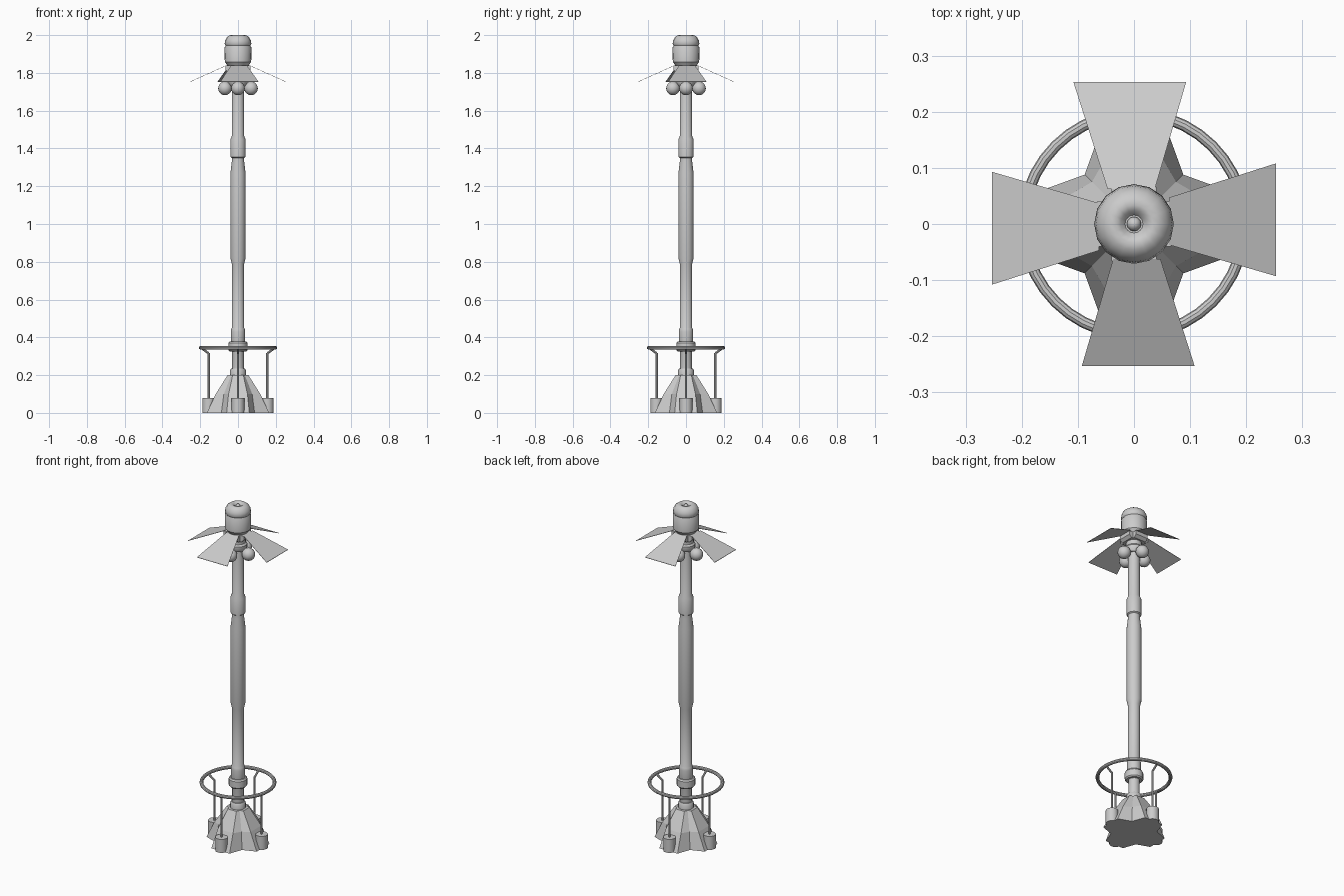
import bpy, bmesh, math
from math import cos, sin, pi
from mathutils import Matrix, Vector

cube = bpy.data.objects.get("Cube")
if cube:
    bpy.data.objects.remove(cube, do_unlink=True)

# Single painted-metal colour
metal = bpy.data.materials.new("light_grey_metal")
metal.use_nodes = True
grey = (0.6, 0.6, 0.6, 1)
metal.diffuse_color = grey
metal.node_tree.nodes["Principled BSDF"].inputs["Base Color"].default_value = grey


def finish(name, bm, angle=35):
    bmesh.ops.remove_doubles(bm, verts=bm.verts, dist=1e-5)
    bmesh.ops.recalc_face_normals(bm, faces=bm.faces)
    mesh = bpy.data.meshes.new(name)
    bm.to_mesh(mesh)
    bm.free()
    mesh.materials.append(metal)
    obj = bpy.data.objects.new(name, mesh)
    bpy.context.collection.objects.link(obj)
    bpy.ops.object.select_all(action='DESELECT')
    obj.select_set(True)
    bpy.context.view_layer.objects.active = obj
    if angle:
        bpy.ops.object.shade_smooth_by_angle(angle=math.radians(angle))
    return obj


def loft(bm, rings, cap=True):
    loops = [[bm.verts.new(p) for p in ring] for ring in rings]
    n = len(loops[0])
    for a, b in zip(loops, loops[1:]):
        for i in range(n):
            j = (i + 1) % n
            bm.faces.new((a[i], a[j], b[j], b[i]))
    if cap:
        bm.faces.new(loops[0][::-1])
        bm.faces.new(loops[-1])


def lathe(name, profile, centre=(0, 0), sides=20, angle=35):
    bm = bmesh.new()
    rings = [[(centre[0] + r * cos(2 * pi * i / sides),
               centre[1] + r * sin(2 * pi * i / sides), z)
              for i in range(sides)] for r, z in profile]
    loft(bm, rings)
    return finish(name, bm, angle)


def four(name, build, angle=35):
    """Build a part four times around the mast."""
    for k, side in enumerate(("left", "back", "right", "front")):
        bm = bmesh.new()
        build(bm)
        bm.transform(Matrix.Rotation(k * pi / 2, 4, 'Z'))
        finish(f"{side}_{name}", bm, angle)


def cylinder(bm, p, q, r, sides=10):
    p, q = Vector(p), Vector(q)
    rot = (q - p).to_track_quat('Z', 'Y').to_matrix().to_4x4()
    bmesh.ops.create_cone(bm, cap_ends=True, segments=sides, radius1=r, radius2=r,
                          depth=(q - p).length,
                          matrix=Matrix.Translation((p + q) / 2) @ rot)


# Star-shaped foot: four flared arms with valleys between them
bm = bmesh.new()
rings = []
for z, reach, half, valley in ((0, .165, .06, .088), (.1, .118, .05, .075),
                               (.2, .055, .028, .036)):
    ring = []
    for k in range(4):
        turn = Matrix.Rotation(k * pi / 2, 3, 'Z')
        ring += [turn @ Vector(p) for p in
                 ((reach, -half, z), (reach, half, z), (valley, valley, z))]
    rings.append(ring)
loft(bm, rings)
finish("foot", bm, 0)

# Mast with collars and swollen middle section
lathe("lower_collar", [(.042, .19), (.042, .225), (.036, .235)])
lathe("mast", [(.031, .2), (.031, .34), (.037, .36), (.038, .43), (.036, .445),
               (.033, .45), (.033, .79), (.04, .82), (.04, 1.27), (.033, 1.33),
               (.033, 1.35), (.04, 1.355), (.04, 1.45), (.033, 1.465),
               (.031, 1.85)])
lathe("upper_collar", [(.044, .325), (.05, .332), (.05, .37), (.044, .378)])

# Hand rail ring
bm = bmesh.new()
loops = []
for i in range(40):
    a = 2 * pi * i / 40
    loops.append([((.197 + .01 * cos(t)) * cos(a), (.197 + .01 * cos(t)) * sin(a),
                   .345 + .01 * sin(t)) for t in (2 * pi * j / 10 for j in range(10))])
loft(bm, loops + [loops[0]], cap=False)
finish("rail_ring", bm)


# Rail posts and their sockets
def post(bm):
    cylinder(bm, (.155, 0, .05), (.155, 0, .317), .006)
    cylinder(bm, (.155, 0, .315), (.192, 0, .342), .006)


four("socket", lambda bm: cylinder(bm, (.155, 0, 0), (.155, 0, .08), .034, 16))
four("rail_post", post)


# Solar-like sloping vanes, slightly skewed
def vane(bm):
    outline = [(.062, -.037, 1.838), (.253, -.093, 1.752),
               (.253, .108, 1.752), (.062, .047, 1.838)]
    loft(bm, [[(x, y, z + d) for x, y, z in outline] for d in (0, .002)])


# Brackets that carry the vanes
def bracket(bm):
    loft(bm, [[(r, -.04, z), (r, .04, z), (.02, .04, z), (.02, -.04, z)]
              for r, z in ((.05, 1.8), (.066, 1.815), (.066, 1.838))])


# Round lamps under the vanes
def lamp(bm):
    bmesh.ops.create_uvsphere(bm, u_segments=16, v_segments=10, radius=.036,
                              matrix=Matrix.Translation((.069, 0, 1.718)))


four("vane", vane)
four("vane_bracket", bracket, 0)
four("lamp", lamp, 60)
lathe("lamp_hub", [(.04, 1.73), (.05, 1.745), (.05, 1.765), (.042, 1.775),
                   (.042, 1.81)])

# Head: drum, groove, dimpled dome and centre knob
lathe("head_drum", [(.05, 1.83), (.062, 1.848), (.07, 1.858), (.071, 1.935),
                    (.066, 1.943), (.066, 1.953)], sides=16)
lathe("head_dome", [(.066, 1.945), (.071, 1.953), (.068, 1.972), (.059, 1.989),
                    (.046, 1.998), (.034, 2.0), (.024, 1.995), (.016, 1.984)],
      sides=16, angle=50)
lathe("head_knob", [(.013, 1.98), (.013, 1.988), (.009, 1.996), (.003, 1.999)],
      sides=12, angle=60)
